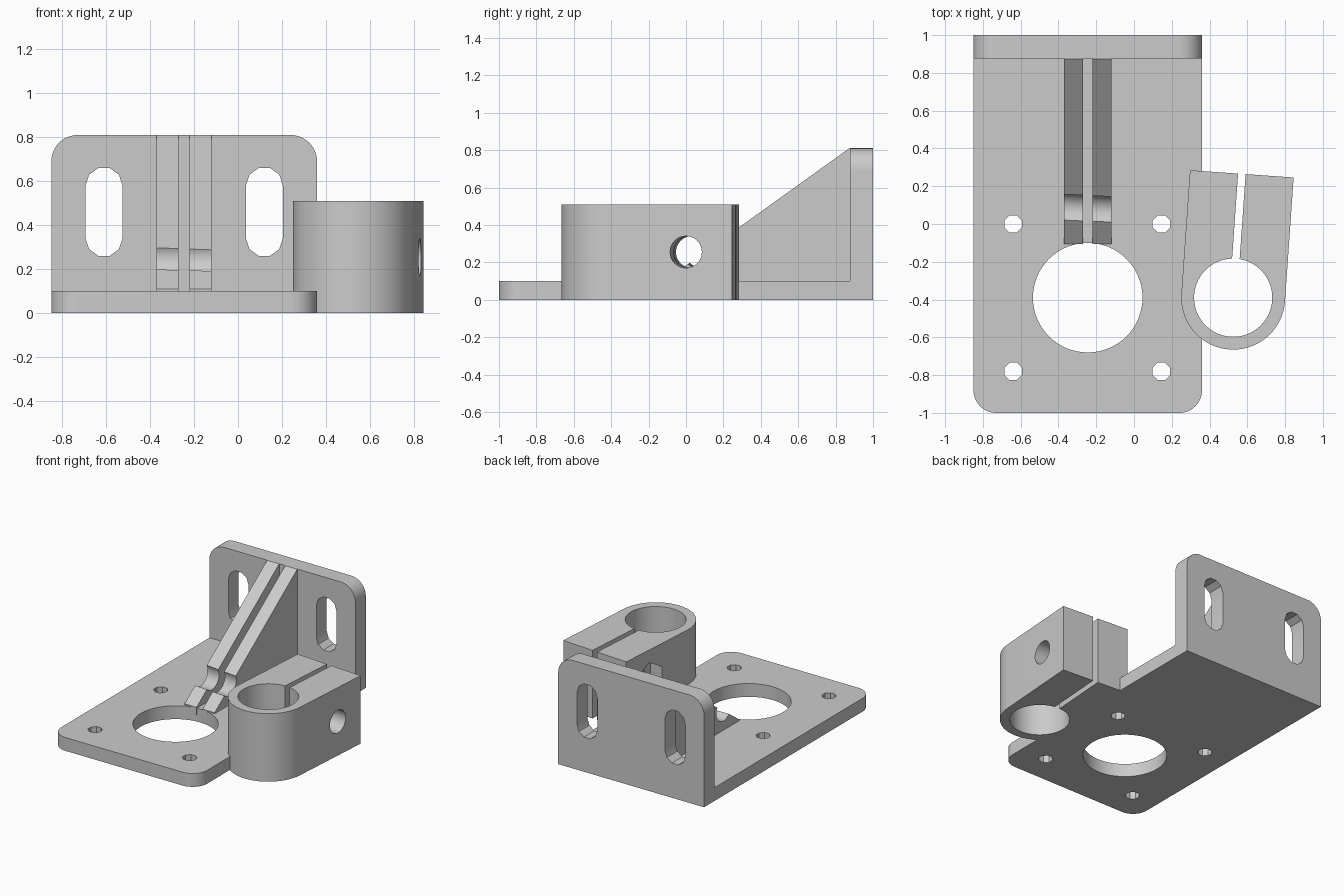
import bpy, bmesh
from math import sin, cos, pi, radians
from mathutils import Matrix

if "Cube" in bpy.data.objects:
    bpy.data.objects.remove(bpy.data.objects["Cube"])

grey = bpy.data.materials.new("plain grey")
grey.use_nodes = True
grey.diffuse_color = (0.6, 0.6, 0.6, 1)
grey.node_tree.nodes["Principled BSDF"].inputs["Base Color"].default_value = (0.6, 0.6, 0.6, 1)

# Axis orders: profile (u, v) and extrusion w mapped to world axes
TOP = Matrix.Identity(4)
FRONT = Matrix(((1, 0, 0, 0), (0, 0, 1, 0), (0, 1, 0, 0), (0, 0, 0, 1)))
SIDE = Matrix(((0, 0, 1, 0), (1, 0, 0, 0), (0, 1, 0, 0), (0, 0, 0, 1)))


def arc(cx, cy, r, a0, a1, n):
    """Points along an arc, angles in degrees."""
    angles = [radians(a0 + (a1 - a0) * i / n) for i in range(n + 1)]
    return [(cx + r * cos(a), cy + r * sin(a)) for a in angles]


def circle(cx, cy, r, n=64, start=0):
    return arc(cx, cy, r, start, start + 360, n)[:-1]


def prism(name, profile, w0, w1, frame=TOP):
    bm = bmesh.new()
    face = bm.faces.new([bm.verts.new((u, v, w0)) for u, v in profile])
    ext = bmesh.ops.extrude_face_region(bm, geom=[face])["geom"]
    verts = [g for g in ext if isinstance(g, bmesh.types.BMVert)]
    bmesh.ops.translate(bm, verts=verts, vec=(0, 0, w1 - w0))
    bm.transform(frame)
    bmesh.ops.recalc_face_normals(bm, faces=bm.faces)
    mesh = bpy.data.meshes.new(name)
    bm.to_mesh(mesh)
    bm.free()
    mesh.materials.append(grey)
    obj = bpy.data.objects.new(name, mesh)
    bpy.context.collection.objects.link(obj)
    return obj


def combine(obj, tools, operation="DIFFERENCE"):
    """Apply booleans and remove the tool objects."""
    for tool in tools:
        tool.hide_render = True
        mod = obj.modifiers.new("cut", "BOOLEAN")
        mod.operation, mod.object, mod.solver = operation, tool, "EXACT"
    bpy.context.view_layer.update()
    graph = bpy.context.evaluated_depsgraph_get()
    mesh = bpy.data.meshes.new_from_object(obj.evaluated_get(graph))
    obj.modifiers.clear()
    obj.data = mesh
    for tool in tools:
        bpy.data.objects.remove(tool)


# Clamp frame: turned slightly about its bore
BORE = (0.525, -0.39)
CLAMP = Matrix.Translation((*BORE, 0)) @ Matrix.Rotation(radians(-4), 4, "Z")
SCREW_Y, SCREW_Z = 0.41, 0.255
L, R = -0.85, 0.36
CORNER = 0.12


def screw_cutter(w0, w1, r=0.085, n=48, start=0):
    return prism("screw_cutter", circle(SCREW_Y, SCREW_Z, r, n, start), w0, w1, CLAMP @ SIDE)


# Base plate with rounded front corners, motor opening and screw holes
base = prism("base_plate",
             [(R, 1), (L, 1)] + arc(L + CORNER, -1 + CORNER, CORNER, 180, 270, 12)
             + arc(R - CORNER, -1 + CORNER, CORNER, 270, 360, 12), 0, 0.1)
cutters = [prism("opening", circle(-0.245, -0.39, 0.29), -0.1, 0.3),
           prism("bore", circle(*BORE, 0.207), -0.1, 0.3)]
for x in (-0.64, 0.145):
    for y in (0, -0.78):
        cutters.append(prism("hole", circle(x, y, 0.05, 8, 22.5), -0.1, 0.3))
combine(base, cutters)

# Upright back plate with two slots
back = prism("back_plate",
             [(L, 0), (R, 0)] + arc(R - CORNER, 0.81 - CORNER, CORNER, 0, 90, 12)
             + arc(L + CORNER, 0.81 - CORNER, CORNER, 90, 180, 12), 0.876, 1, FRONT)
combine(back, [prism("slot", arc(x, 0.58, 0.084, 0, 180, 5) + arc(x, 0.34, 0.084, 180, 360, 5),
                     0.7, 1.2, FRONT) for x in (-0.61, 0.12)])

# Twin sloping ribs, notched for screwdriver access
ribs = []
for name, x in (("right_rib", -0.37), ("left_rib", -0.22)):
    rib = prism(name, [(-0.105, 0.05), (0.9, 0.05), (0.9, 0.81), (0.873, 0.81), (-0.105, 0.108)],
                x, x + 0.1, SIDE)
    combine(rib, [screw_cutter(-1.2, -0.4)])
    ribs.append(rib)

# Rod clamp: round end, bore, slit, cross screw hole and nut pocket
clamp = prism("rod_clamp", arc(0, 0, 0.275, 180, 360, 48) + [(0.275, 0.657), (-0.275, 0.657)],
              0, 0.51, CLAMP)
slit = [(-0.02, 0.1), (0.02, 0.1), (0.02, 0.8), (-0.02, 0.8)]
combine(clamp, [prism("bore", circle(0, 0, 0.207), -0.1, 0.7, CLAMP),
                prism("slit", slit, -0.1, 0.7, CLAMP),
                screw_cutter(-0.4, 0.4),
                screw_cutter(-0.4, -0.175, 0.16, 6, 90)])

# Smooth the round walls, keep edges sharp
bpy.ops.object.select_all(action="DESELECT")
for obj in [base, back, clamp] + ribs:
    obj.select_set(True)
    bpy.context.view_layer.objects.active = obj
bpy.ops.object.shade_smooth_by_angle(angle=radians(30))
